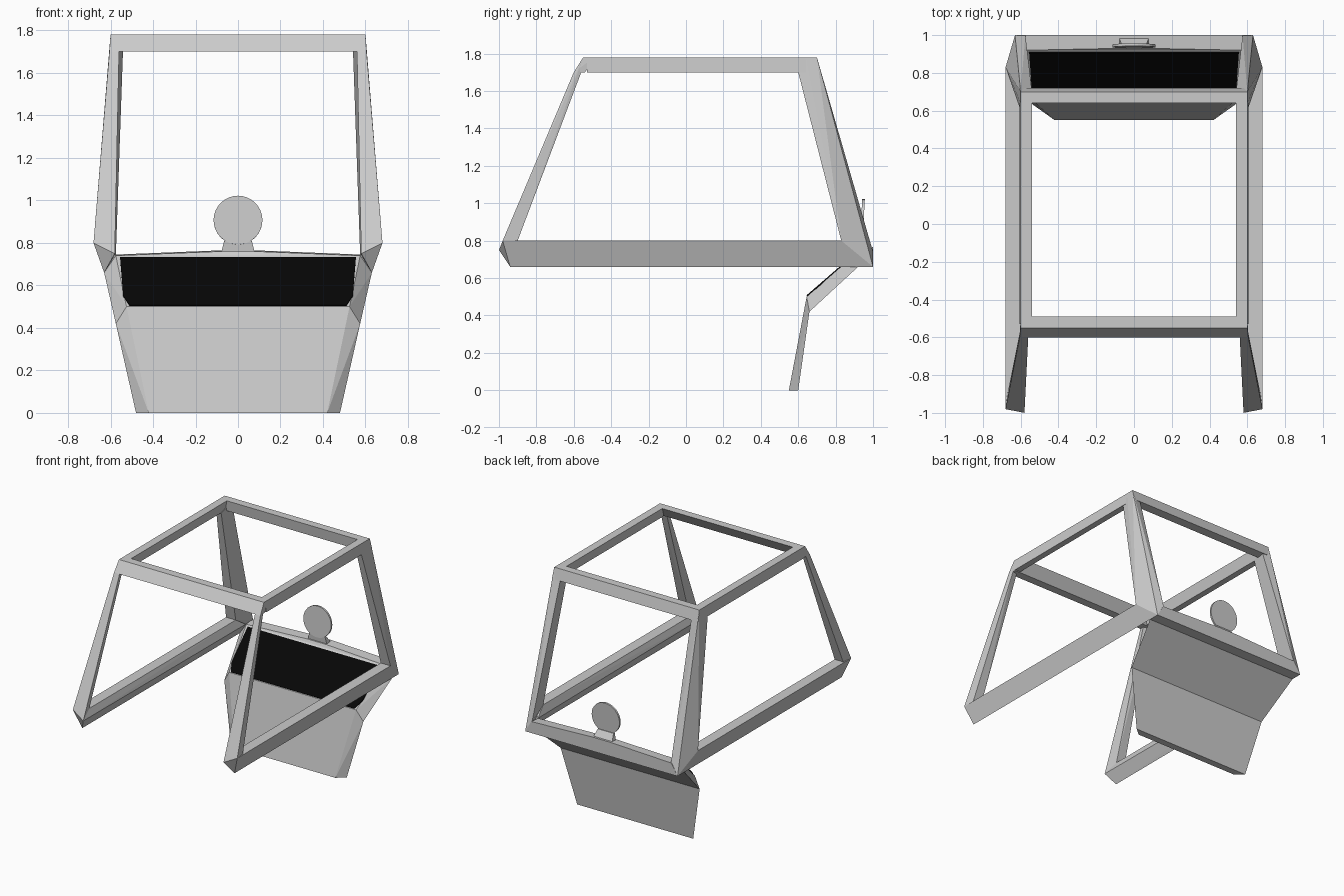
import bpy, bmesh, math
from mathutils import Vector

if "Cube" in bpy.data.objects:
    bpy.data.objects.remove(bpy.data.objects["Cube"], do_unlink=True)


def material(name, c):
    m = bpy.data.materials.new(name)
    m.use_nodes = True
    m.diffuse_color = (c, c, c, 1)
    m.node_tree.nodes["Principled BSDF"].inputs["Base Color"].default_value = (c, c, c, 1)
    return m


GREY = material("frame grey", 0.6)
BLACK = material("panel black", 0.002)


def hull(name, points, mat=GREY):
    """Flat-faced convex solid around its corner points."""
    bm = bmesh.new()
    for p in points:
        bm.verts.new(p)
    res = bmesh.ops.convex_hull(bm, input=bm.verts[:])
    loose = [v for v in bm.verts if not v.link_faces]
    bmesh.ops.delete(bm, geom=loose, context='VERTS')
    bmesh.ops.dissolve_limit(bm, angle_limit=math.radians(1), verts=bm.verts[:], edges=bm.edges[:])
    bmesh.ops.recalc_face_normals(bm, faces=bm.faces[:])
    me = bpy.data.meshes.new(name)
    bm.to_mesh(me)
    bm.free()
    me.materials.append(mat)
    ob = bpy.data.objects.new(name, me)
    bpy.context.collection.objects.link(ob)
    return ob


def cross_beam(name, section, mat=GREY):
    """Beam symmetric in x; section holds (half width, y, z)."""
    return hull(name, [(s * x, y, z) for x, y, z in section for s in (-1, 1)], mat)


def both_sides(name, points):
    for side, s in (("left", 1), ("right", -1)):
        hull(f"{side}_{name}", [(s * x, y, z) for x, y, z in points])


# Roof frame
cross_beam("front_roof_beam", [(.6, -.55, 1.78), (.6, -.49, 1.78), (.6, -.54, 1.7), (.605, -.6, 1.7)])
cross_beam("rear_roof_beam", [(.6, .7, 1.78), (.6, .64, 1.78), (.6, .65, 1.7), (.605, .72, 1.7)])
both_sides("roof_rail", [(x, y, z) for x, z in ((.6, 1.78), (.54, 1.78), (.56, 1.7), (.605, 1.7))
                         for y in (-.53, .68)])

# Front pillars
both_sides("front_pillar", [
    (.6, -.55, 1.78), (.605, -.6, 1.7), (.56, -.6, 1.7), (.56, -.57, 1.7), (.6, -.56, 1.7),
    (.68, -.98, .8), (.6, -.98, .8), (.6, -.9, .8), (.67, -.9, .8), (.58, -1, .75)])

# Rear pillars, splayed out toward the waist
both_sides("rear_pillar", [
    (.6, .7, 1.78), (.6, .64, 1.78), (.6, .6, 1.7), (.56, .6, 1.7), (.54, .7, 1.74),
    (.63, 1, .66), (.63, .92, .66), (.68, .83, .8), (.6, .83, .8), (.575, 1, .74)])

# Waist rails
both_sides("side_rail", [
    (.68, -.98, .8), (.6, -.98, .8), (.58, -1, .75), (.63, -.94, .66),
    (.68, .83, .8), (.6, .83, .8), (.58, .92, .74), (.63, .92, .66)])
cross_beam("rear_sill", [(.63, .92, .66), (.63, 1, .66), (.58, 1, .745), (.58, .92, .74),
                         (.08, 1, .765), (.08, .93, .76)])

# Folded rear panel: sloping upper part and near-vertical lower part
fold = [(.525, .645, .5), (.575, .66, .42)]
cross_beam("upper_rear_panel", [(.575, .92, .74), (.63, .92, .66)] + fold)
cross_beam("lower_rear_panel", fold + [(.42, .55, 0), (.48, .6, 0)])

# Black plate on the sloping inner face
up = Vector((0, -.657, .754)) * .006
plate = [Vector(p) for p in ((.555, .91, .73), (.54, .7, .548), (.51, .648, .503))]
cross_beam("black_plate", [tuple(p + up * k) for p in plate for k in (-.3, 1)], BLACK)

# Round disc on a tapered bracket
cross_beam("disc_bracket", [(.08, .99, .75), (.08, .94, .75), (.065, .95, .81), (.065, .935, .81)])
bpy.ops.mesh.primitive_cylinder_add(vertices=32, radius=.115, depth=.014,
                                    location=(0, .943, .907), rotation=(math.radians(87), 0, 0))
disc = bpy.context.object
disc.name = "round_disc"
disc.data.materials.append(GREY)
